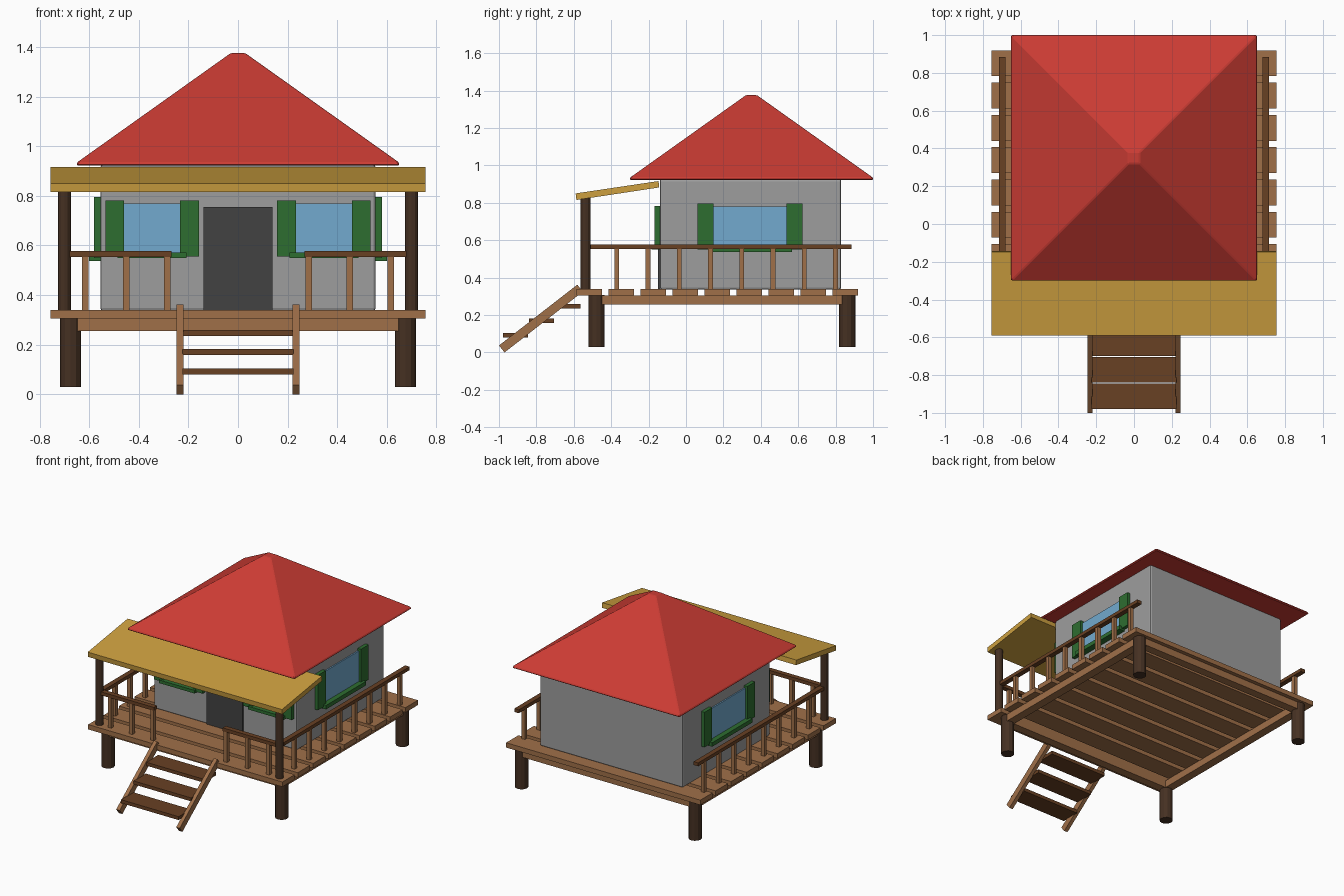
import bpy, math
from mathutils import Vector

cube = bpy.data.objects.get("Cube")
if cube:
    bpy.data.objects.remove(cube, do_unlink=True)


def material(name, rgb):
    m = bpy.data.materials.new(name)
    m.use_nodes = True
    m.diffuse_color = (*rgb, 1)
    m.node_tree.nodes["Principled BSDF"].inputs["Base Color"].default_value = (*rgb, 1)
    return m


RED = material("roof_red", (0.6, 0.045, 0.034))
STRAW = material("awning_straw", (0.61, 0.35, 0.05))
PLANK = material("plank_brown", (0.35, 0.16, 0.066))
RAIL = material("rail_brown", (0.14, 0.052, 0.017))
LOG = material("log_dark_brown", (0.06, 0.03, 0.016))
WALL = material("wall_grey", (0.34, 0.34, 0.34))
DOOR = material("door_charcoal", (0.055, 0.055, 0.055))
GLASS = material("window_blue", (0.17, 0.4, 0.62))
GREEN = material("shutter_green", (0.027, 0.155, 0.03))


def finish(ob, name, mat, bevel=0):
    ob.name = name
    ob.data.materials.append(mat)
    if bevel:
        mod = ob.modifiers.new("soft_edges", "BEVEL")
        mod.width = bevel
        mod.segments = 2
    return ob


def box(name, mat, x, y, z, bevel=0):
    """Box given by its (min, max) range on each axis."""
    ranges = (x, y, z)
    bpy.ops.mesh.primitive_cube_add(size=1)
    ob = bpy.context.object
    size = Vector([r[1] - r[0] for r in ranges])
    mid = Vector([(r[0] + r[1]) / 2 for r in ranges])
    for v in ob.data.vertices:
        v.co = v.co * size
    ob.location = mid
    return finish(ob, name, mat, bevel)


def around(c, w):
    return (c - w / 2, c + w / 2)


def log(name, x, y, radius, z):
    bpy.ops.mesh.primitive_cylinder_add(vertices=12, radius=radius, depth=z[1] - z[0],
                                        location=(x, y, sum(z) / 2))
    return finish(bpy.context.object, name, LOG)


def profile_along_x(name, mat, points, x):
    """Extrude a (y, z) outline across an x range."""
    n = len(points)
    verts = [(px, py, pz) for px in x for py, pz in points]
    faces = [tuple(range(n))[::-1], tuple(range(n, 2 * n))]
    faces += [(i, (i + 1) % n, n + (i + 1) % n, n + i) for i in range(n)]
    me = bpy.data.meshes.new(name)
    me.from_pydata(verts, [], faces)
    ob = bpy.data.objects.new(name, me)
    bpy.context.collection.objects.link(ob)
    return finish(ob, name, mat)


# Walls, door and hipped roof
box("walls", WALL, (-0.555, 0.555), (-0.14, 0.83), (0.337, 0.925), 0.01)
box("door", DOOR, around(0, 0.28), (-0.149, -0.139), (0.34, 0.755))

roof = box("roof", RED, around(0, 1.3), around(0.35, 1.3), (0.922, 0.934))
me = roof.data
top = [v.index for v in me.vertices if v.co.z > 0]
base = [v.co.copy() for v in me.vertices]
top_face = next(p for p in me.polygons if p.normal.z > 0.9)
ring = list(top_face.vertices)
peak = [(math.copysign(0.03, base[i].x), math.copysign(0.03, base[i].y), 0.447) for i in ring]
verts = [tuple(c) for c in base] + peak
faces = [tuple(p.vertices) for p in me.polygons if p.index != top_face.index]
faces += [(ring[k], ring[(k + 1) % 4], 8 + (k + 1) % 4, 8 + k) for k in range(4)]
faces.append((8, 9, 10, 11))
hip = bpy.data.meshes.new("hipped_roof")
hip.from_pydata(verts, [], faces)
hip.materials.append(RED)
roof.data = hip
mod = roof.modifiers.new("soft_edges", "BEVEL")
mod.width = 0.005

# Sloping awning over the porch
profile_along_x("awning", STRAW,
                [(-0.59, 0.85), (-0.586, 0.815), (-0.143, 0.882), (-0.147, 0.916)],
                (-0.755, 0.755))

# Deck planks, with the frame under them
for i in range(9):
    box("deck_plank", PLANK, (-0.755, 0.755), around(-0.517 + i * 0.171, 0.137), (0.305, 0.339))
for y in (-0.478, 0.862):
    box("deck_frame_cross", PLANK, (-0.675, 0.675), around(y, 0.06), (0.255, 0.305))
for s in (-1, 1):
    box("deck_frame_side", PLANK, around(s * 0.675, 0.06), (-0.478, 0.862), (0.255, 0.305))

# Parts mirrored left and right
for s in (-1, 1):
    side = "left" if s > 0 else "right"

    def span(a, b):
        return tuple(sorted((s * a, s * b)))

    for y, end in ((-0.478, "front"), (0.862, "back")):
        log(f"{side}_{end}_leg", s * 0.675, y, 0.043, (0.03, 0.306))
    log(f"{side}_awning_post", s * 0.7, -0.537, 0.026, (0.337, 0.835))

    # Railings
    box(f"{side}_side_rail", RAIL, around(s * 0.697, 0.035), (-0.51, 0.885), (0.553, 0.577))
    for i in range(8):
        box(f"{side}_side_baluster", PLANK, around(s * 0.697, 0.026),
            around(-0.37 + i * 0.167, 0.026), (0.337, 0.554))
    box(f"{side}_front_rail", RAIL, span(0.268, 0.69), around(-0.535, 0.035), (0.553, 0.577))
    for x in (0.285, 0.45, 0.615):
        box(f"{side}_front_baluster", PLANK, around(s * x, 0.026), around(-0.535, 0.026),
            (0.337, 0.554))

    # Front window
    box(f"{side}_front_glass", GLASS, span(0.225, 0.47), (-0.149, -0.139), (0.565, 0.77))
    for x in (0.196, 0.497):
        box(f"{side}_front_shutter", GREEN, around(s * x, 0.076), (-0.168, -0.139),
            (0.556, 0.782))
    box(f"{side}_front_sill", GREEN, span(0.208, 0.485), (-0.185, -0.139), (0.55, 0.572))

    # Side window
    box(f"{side}_side_glass", GLASS, span(0.554, 0.564), (0.14, 0.54), (0.56, 0.78))
    for y in (0.104, 0.58):
        box(f"{side}_side_shutter", GREEN, span(0.554, 0.58), around(y, 0.086), (0.55, 0.796))
    box(f"{side}_side_sill", GREEN, span(0.554, 0.6), (0.12, 0.566), (0.538, 0.566))

    # Stair stringer
    profile_along_x(f"{side}_stair_stringer", PLANK,
                    [(-1, 0.037), (-0.97, 0), (-0.552, 0.324), (-0.581, 0.362)],
                    span(0.22, 0.247))

# Stair treads
for i in range(3):
    box("stair_tread", RAIL, (-0.224, 0.224), around(-0.912 + i * 0.14, 0.135),
        around(0.092 + i * 0.078, 0.024))
